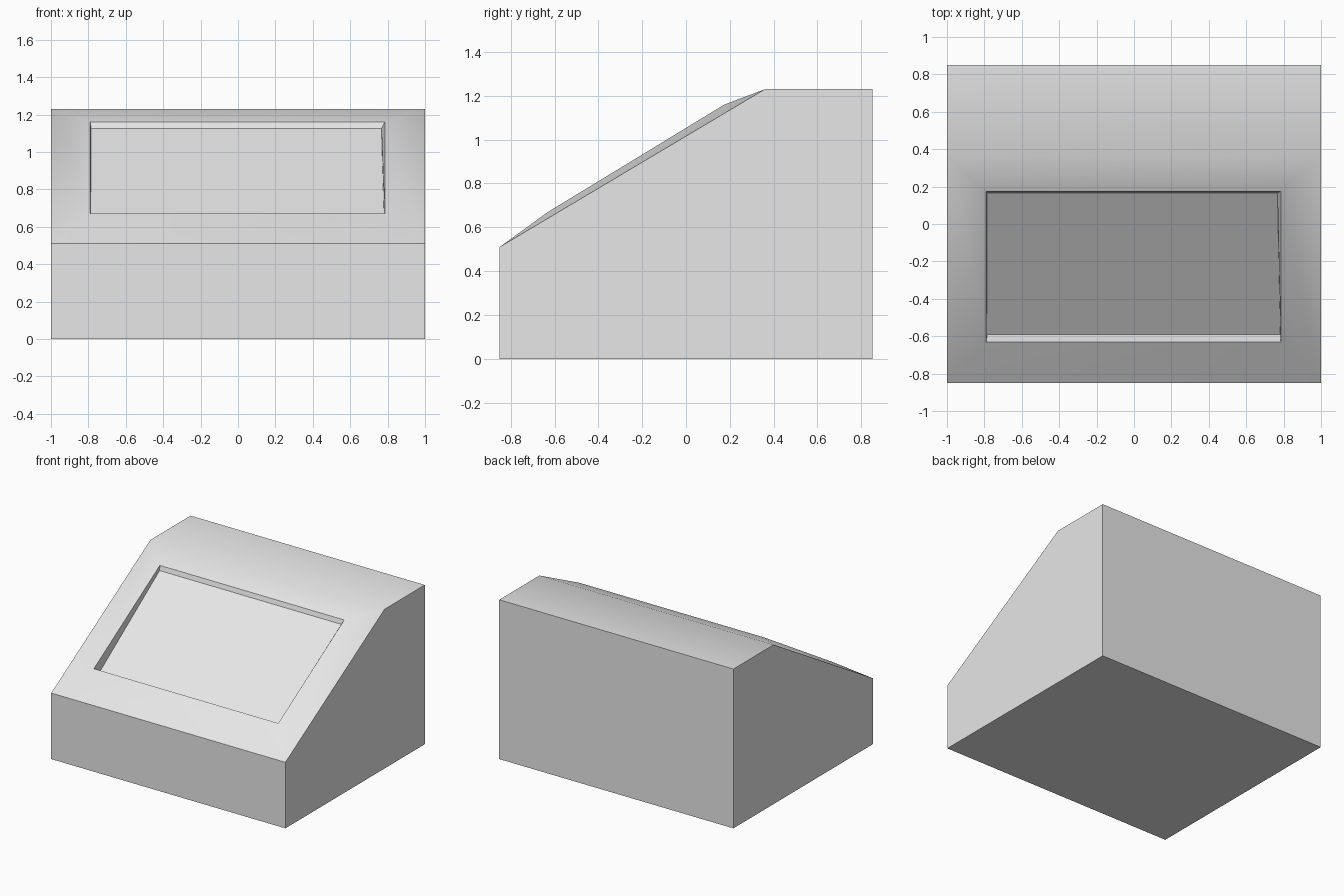
import bpy, bmesh, math

cube = bpy.data.objects.get("Cube")
if cube:
    bpy.data.objects.remove(cube, do_unlink=True)

# Single light grey material
grey = bpy.data.materials.new("light_grey")
grey.use_nodes = True
colour = (0.8, 0.8, 0.8, 1)
grey.diffuse_color = colour
grey.node_tree.nodes["Principled BSDF"].inputs["Base Color"].default_value = colour

bm = bmesh.new()


def section(x):
    """Side outline of the cabinet; the last two points bound the slope."""
    points = [(-0.85, 0), (0.85, 0), (0.85, 1.23), (0.36, 1.23), (-0.85, 0.51)]
    return [bm.verts.new((x, y, z)) for y, z in points]


def ring(low, high, left, right_low, right_high):
    """Four corners of a loop around the sloping panel."""
    corners = [(left, *low), (right_low, *low), (right_high, *high), (left, *high)]
    return [bm.verts.new(c) for c in corners]


def bridge(a, b):
    """Joins two closed loops with quads."""
    for i in range(4):
        j = (i + 1) % 4
        bm.faces.new((a[i], a[j], b[j], b[i]))


# Cabinet sides, base, back, top and front
near, far = section(-1), section(1)
bm.faces.new(near)
bm.faces.new(far)
for i in (0, 1, 2, 4):
    j = (i + 1) % 5
    bm.faces.new((near[i], near[j], far[j], far[i]))

# Raised rim on the slope, then the recessed panel
outer = [near[4], far[4], far[3], near[3]]
rim = ring((-0.63, 0.67), (0.175, 1.16), -0.79, 0.785, 0.785)
panel = ring((-0.59, 0.605), (0.165, 1.125), -0.785, 0.782, 0.767)
bridge(outer, rim)
bridge(rim, panel)
bm.faces.new(panel)
bmesh.ops.recalc_face_normals(bm, faces=bm.faces)

mesh = bpy.data.meshes.new("sloped_cabinet")
bm.to_mesh(mesh)
bm.free()
mesh.materials.append(grey)
cabinet = bpy.data.objects.new("sloped_cabinet", mesh)
bpy.context.collection.objects.link(cabinet)

# Soft shading over the top and rim, crisp outer edges
bpy.ops.object.select_all(action="DESELECT")
cabinet.select_set(True)
bpy.context.view_layer.objects.active = cabinet
bpy.ops.object.shade_smooth_by_angle(angle=math.radians(30))
